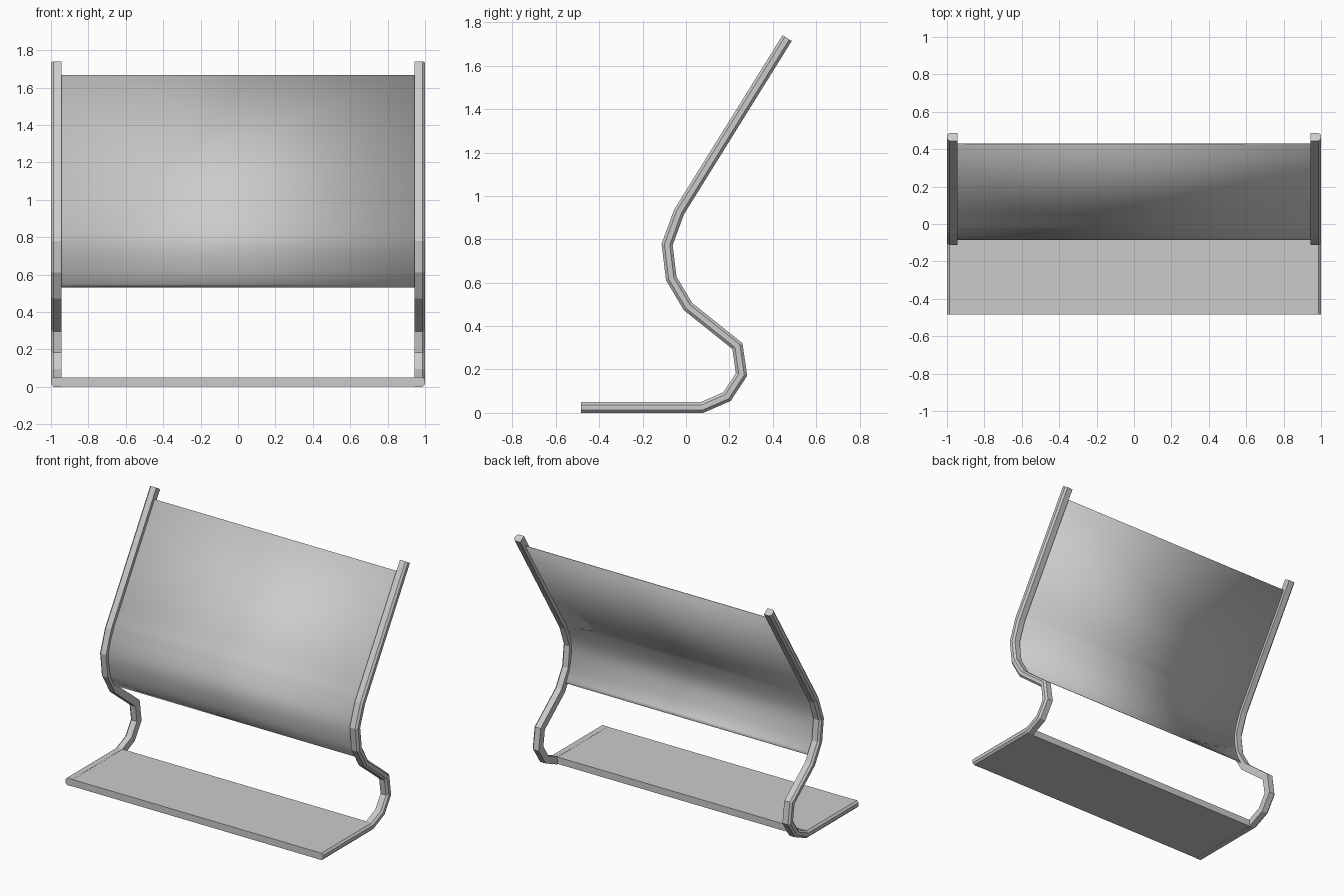
import bpy
from mathutils import Vector

if "Cube" in bpy.data.objects:
    bpy.data.objects.remove(bpy.data.objects["Cube"])

# Side path of the bent rail (y, z), from base front to backrest top
PATH = [Vector(p) for p in [
    (-0.485, 0.025), (0.074, 0.025), (0.189, 0.075), (0.256, 0.177), (0.237, 0.308),
    (0.009, 0.490), (-0.068, 0.620), (-0.087, 0.776), (-0.032, 0.926), (0.466, 1.727)]]

# Rail cross-section (x, offset across the path), chamfered on the outer side
H = 0.025
SECTION = [(0.945, -H), (0.987, -H), (1.0, -0.012), (1.0, 0.012), (0.987, H), (0.945, H)]


def make(name, verts, faces):
    mesh = bpy.data.meshes.new(name)
    mesh.from_pydata(verts, [], faces)
    obj = bpy.data.objects.new(name, mesh)
    bpy.context.collection.objects.link(obj)
    return obj


def mirror_x(obj):
    obj.modifiers.new("Mirror", 'MIRROR').use_axis[0] = True


def loft(name, rings):
    n = len(rings[0])
    faces = [(r * n + i, r * n + (i + 1) % n, (r + 1) * n + (i + 1) % n, (r + 1) * n + i)
             for r in range(len(rings) - 1) for i in range(n)]
    last = (len(rings) - 1) * n
    faces += [tuple(reversed(range(n))), tuple(range(last, last + n))]
    obj = make(name, [v for ring in rings for v in ring], faces)
    import bmesh
    bm = bmesh.new()
    bm.from_mesh(obj.data)
    bmesh.ops.recalc_face_normals(bm, faces=bm.faces)
    bm.to_mesh(obj.data)
    bm.free()
    return obj


# Side rails: section swept along the path with mitred bends
rings = []
for i, p in enumerate(PATH):
    a = (p - PATH[max(i - 1, 0)]).normalized()
    b = (PATH[min(i + 1, len(PATH) - 1)] - p).normalized()
    t = (a + b).normalized()
    n = Vector((-t.y, t.x))
    miter = 1 / t.dot(a if i else b)
    rings.append([(x, p.x + n.x * o * miter, p.y + n.y * o * miter) for x, o in SECTION])
mirror_x(loft("side_rails", rings))

# Base plate between the rails
loft("base_plate", [[(x, -0.484, 0.001), (x, 0.072, 0.001), (x, 0.072, 0.049), (x, -0.484, 0.049)]
                    for x in (-0.95, 0.95)])


# Backrest panel: smooth curved sheet following the rails
def catmull(a, b, c, d, t):
    return 0.5 * (2 * b + (c - a) * t + (2 * a - 5 * b + 4 * c - d) * t * t
                  + (3 * b - a - 3 * c + d) * t ** 3)


ctrl = [Vector(p) for p in [(0.06, 0.45), (-0.018, 0.532), (-0.065, 0.63), (-0.082, 0.776),
                            (-0.030, 0.926), (0.056, 1.066), (0.428, 1.665), (0.6, 1.942)]]
curve = [catmull(*ctrl[k:k + 4], s / 5) for k in range(4) for s in range(5)] + [ctrl[5], ctrl[6]]
verts = [(x, p.x, p.y) for p in curve for x in (-0.95, 0.95)]
panel = make("backrest_panel", verts,
             [(2 * i, 2 * i + 1, 2 * i + 3, 2 * i + 2) for i in range(len(curve) - 1)])
panel.data.shade_smooth()
thick = panel.modifiers.new("Thickness", 'SOLIDIFY')
thick.thickness = 0.004
thick.offset = 0
bpy.context.view_layer.objects.active = panel
panel.select_set(True)
bpy.ops.object.shade_smooth_by_angle(angle=0.6)
